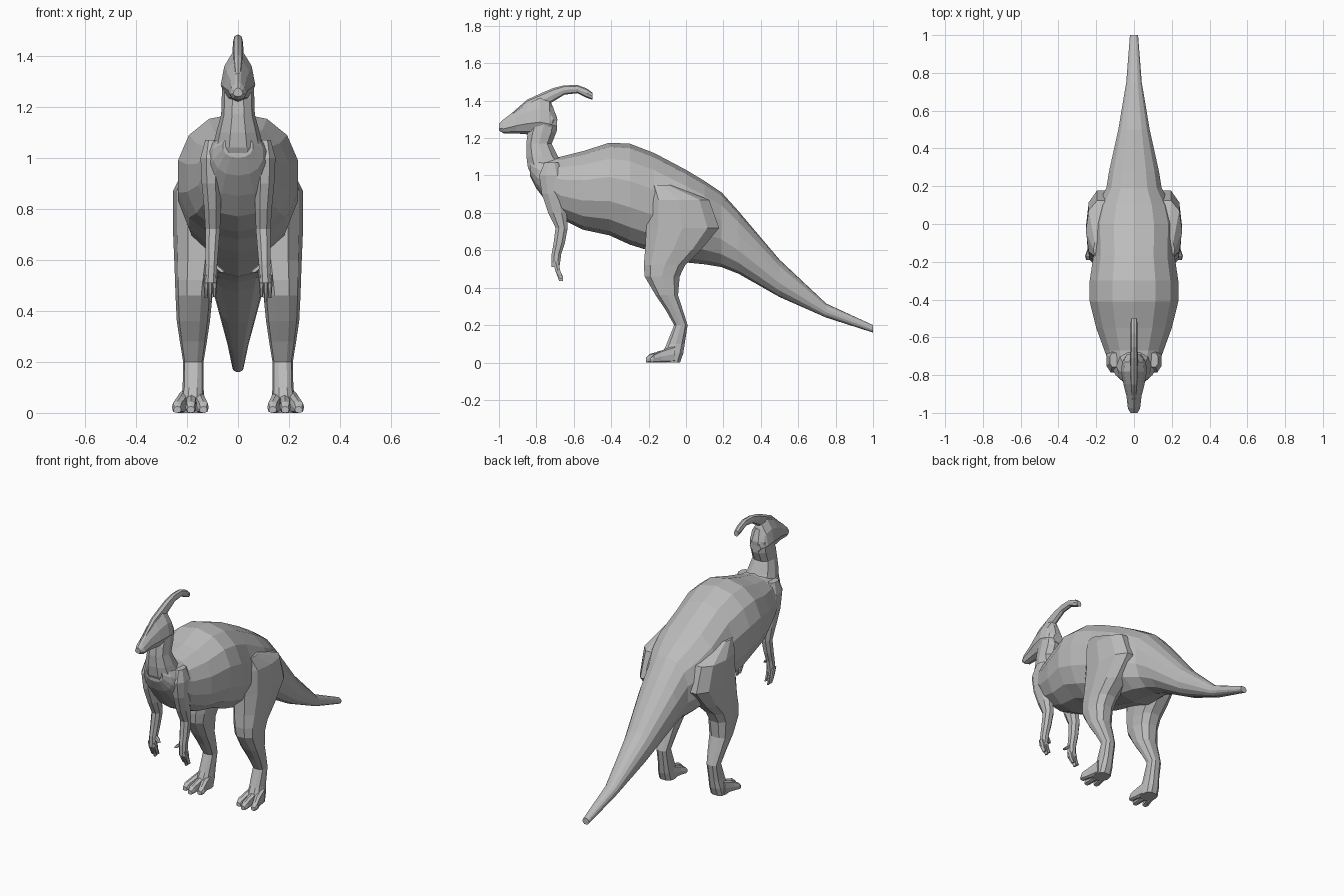
import bpy, math

skin = bpy.data.materials.new("grey skin")
skin.diffuse_color = (0.5, 0.5, 0.5, 1)


def loft(name, axis, rings, sides, taper=0.0, mirror=False, power=0.9):
    """Skin rounded rings. Each ring: position on axis, then lo/hi of x,
    then lo/hi of the other direction (z for a y loft, y for a z loft)."""
    verts, faces = [], []
    for p, x0, x1, b0, b1 in rings:
        for i in range(sides):
            a = 2 * math.pi * (i + 0.5 * (axis == "z")) / sides + math.pi / 2
            c, s = math.cos(a), math.sin(a)
            c = math.copysign(abs(c) ** power, c)
            s = math.copysign(abs(s) ** power, s)
            x = (x0 + x1) / 2 + (x1 - x0) / 2 * c * (1 - taper * max(s, 0))
            b = (b0 + b1) / 2 + (b1 - b0) / 2 * s
            verts.append((x, p, b) if axis == "y" else (x, b, p))
    for r in range(len(rings) - 1):
        for i in range(sides):
            j = (i + 1) % sides
            k = r * sides
            faces.append((k + i, k + j, k + sides + j, k + sides + i))
    faces.append(tuple(range(sides))[::-1])
    faces.append(tuple(range(len(verts) - sides, len(verts))))
    me = bpy.data.meshes.new(name)
    me.from_pydata(verts, [], faces)
    me.materials.append(skin)
    ob = bpy.data.objects.new(name, me)
    bpy.context.collection.objects.link(ob)
    # consistent outward normals
    import bmesh
    bm = bmesh.new()
    bm.from_mesh(me)
    bmesh.ops.recalc_face_normals(bm, faces=bm.faces)
    bm.to_mesh(me)
    bm.free()
    if mirror:
        m = ob.modifiers.new("Mirror", "MIRROR")
        m.use_mirror_merge = False
    return ob


def centred(rows):
    return [(p, -w, w, lo, hi) for p, w, lo, hi in rows]


# torso and tail: y, half width, bottom, top
loft("body_and_tail", "y", centred([
    (-0.835, 0.06, 1.00, 1.09), (-0.80, 0.10, 0.93, 1.10),
    (-0.74, 0.135, 0.85, 1.10), (-0.67, 0.16, 0.77, 1.10),
    (-0.55, 0.205, 0.71, 1.13), (-0.41, 0.24, 0.68, 1.175),
    (-0.30, 0.24, 0.63, 1.17), (-0.17, 0.22, 0.59, 1.12),
    (0.0, 0.225, 0.535, 1.03), (0.10, 0.20, 0.525, 0.97),
    (0.19, 0.15, 0.51, 0.91), (0.28, 0.135, 0.475, 0.81),
    (0.50, 0.085, 0.35, 0.55), (0.75, 0.042, 0.24, 0.315),
    (1.0, 0.022, 0.16, 0.20)]), 14)

# neck: z, half width, front, back
loft("neck", "z", centred([
    (0.94, 0.10, -0.80, -0.60), (1.04, 0.10, -0.85, -0.63),
    (1.10, 0.085, -0.857, -0.68), (1.17, 0.066, -0.857, -0.715),
    (1.23, 0.064, -0.85, -0.69), (1.30, 0.062, -0.82, -0.685),
    (1.37, 0.04, -0.82, -0.71)]), 10)

# head: wide jaw tapering to a narrow brow
loft("head", "y", centred([
    (-1.0, 0.02, 1.24, 1.275), (-0.975, 0.034, 1.225, 1.30),
    (-0.91, 0.042, 1.225, 1.35), (-0.85, 0.058, 1.22, 1.395),
    (-0.78, 0.071, 1.215, 1.43), (-0.73, 0.066, 1.21, 1.41),
    (-0.69, 0.04, 1.24, 1.31)]), 10, taper=0.6)

# swept-back crest
loft("crest", "y", centred([
    (-0.93, 0.012, 1.29, 1.335), (-0.85, 0.020, 1.34, 1.405),
    (-0.77, 0.022, 1.36, 1.442), (-0.71, 0.021, 1.395, 1.467),
    (-0.65, 0.019, 1.432, 1.482), (-0.58, 0.018, 1.44, 1.483),
    (-0.53, 0.018, 1.415, 1.465), (-0.50, 0.016, 1.405, 1.442)]), 8)

# arms: z, inner x, outer x, front, back
loft("arm", "z", [
    (1.07, 0.08, 0.13, -0.76, -0.68), (1.00, 0.06, 0.15, -0.79, -0.65),
    (0.90, 0.065, 0.145, -0.775, -0.65), (0.80, 0.065, 0.135, -0.74, -0.635),
    (0.72, 0.068, 0.130, -0.70, -0.63), (0.64, 0.075, 0.130, -0.71, -0.645),
    (0.58, 0.080, 0.128, -0.72, -0.665), (0.51, 0.082, 0.132, -0.72, -0.675)],
    8, mirror=True)

# three fingers and a thumb
for n, (x, tip) in enumerate([(0.092, 0.455), (0.109, 0.437), (0.125, 0.45)]):
    loft(f"finger_{n + 1}", "z", [
        (0.54, x - 0.012, x + 0.012, -0.715, -0.68),
        (0.49, x - 0.009, x + 0.009, -0.70, -0.67),
        (tip, x - 0.006, x + 0.006, -0.68, -0.655)], 6, mirror=True)
loft("thumb", "z", [
    (0.585, 0.085, 0.105, -0.705, -0.68), (0.565, 0.06, 0.09, -0.71, -0.685),
    (0.55, 0.048, 0.07, -0.715, -0.695)], 6, mirror=True)

# legs: z, inner x, outer x, front, back
loft("leg", "z", [
    (0.95, 0.12, 0.215, -0.19, -0.08), (0.87, 0.06, 0.255, -0.205, 0.13),
    (0.72, 0.06, 0.255, -0.22, 0.185), (0.60, 0.075, 0.25, -0.225, 0.085),
    (0.52, 0.09, 0.247, -0.23, 0.0), (0.46, 0.10, 0.245, -0.225, -0.03),
    (0.36, 0.11, 0.24, -0.165, -0.04), (0.28, 0.122, 0.228, -0.11, -0.015),
    (0.20, 0.135, 0.215, -0.065, 0.01), (0.10, 0.135, 0.217, -0.105, -0.005),
    (0.05, 0.132, 0.225, -0.13, -0.012), (0.0, 0.132, 0.228, -0.13, -0.03)],
    10, mirror=True, power=0.8)

# three splayed toes per foot
for n, (x, tip, y) in enumerate([(0.155, 0.136, -0.19), (0.182, 0.185, -0.215),
                                 (0.21, 0.238, -0.19)]):
    loft(f"toe_{n + 1}", "y", [
        (-0.06, x - 0.022, x + 0.022, 0.0, 0.09),
        (-0.13, (x + tip) / 2 - 0.022, (x + tip) / 2 + 0.022, 0.0, 0.065),
        (y + 0.02, tip - 0.021, tip + 0.021, 0.0, 0.045),
        (y, tip - 0.015, tip + 0.015, 0.0, 0.025)], 8, mirror=True, power=0.7)
